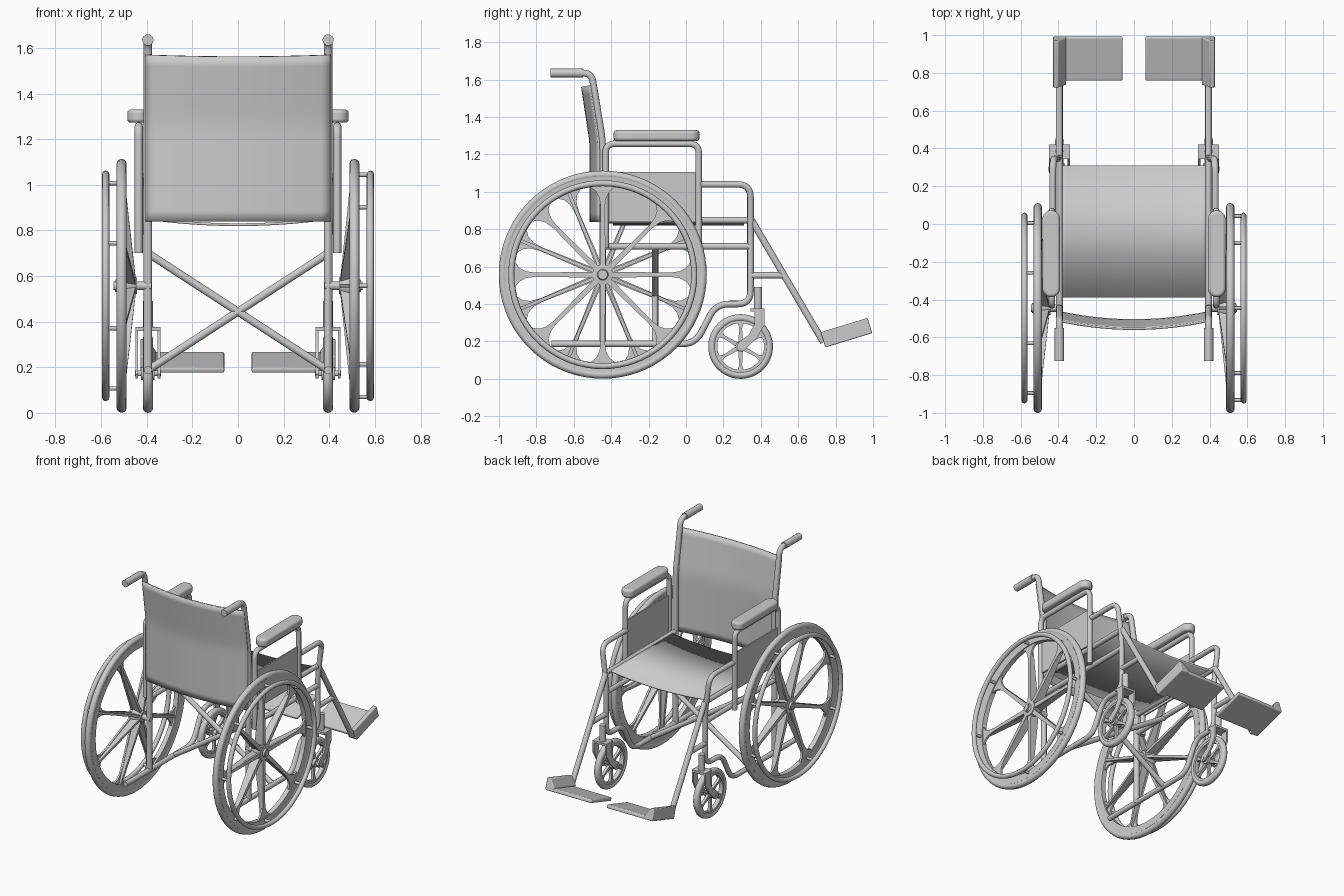
import bpy, bmesh, math
from mathutils import Vector, Matrix

if "Cube" in bpy.data.objects:
    bpy.data.objects.remove(bpy.data.objects["Cube"])


def finish(name, bm, mirror=False, smooth=True, bevel=0):
    bmesh.ops.recalc_face_normals(bm, faces=bm.faces)
    me = bpy.data.meshes.new(name)
    bm.to_mesh(me)
    bm.free()
    ob = bpy.data.objects.new(name, me)
    bpy.context.collection.objects.link(ob)
    if bevel:
        m = ob.modifiers.new("Bevel", 'BEVEL')
        m.width, m.segments, m.limit_method = bevel, 3, 'ANGLE'
    if mirror:
        ob.modifiers.new("Mirror", 'MIRROR').use_mirror_merge = False
    if smooth:
        bpy.ops.object.select_all(action='DESELECT')
        bpy.context.view_layer.objects.active = ob
        ob.select_set(True)
        bpy.ops.object.shade_smooth_by_angle(angle=math.radians(35))
    return ob


def rounded(pts, rad):
    """Replace each inner corner of a path by a small arc."""
    pts = [Vector(p) for p in pts]
    out = [pts[0]]
    for a, b, c in zip(pts, pts[1:], pts[2:]):
        d = min(rad, (a - b).length * .48, (c - b).length * .48)
        p, q = b + (a - b).normalized() * d, b + (c - b).normalized() * d
        for i in range(7):
            t = i / 6
            out.append(p * (1 - t) ** 2 + b * 2 * t * (1 - t) + q * t * t)
    return out + [pts[-1]]


def tube(name, pts, r=.019, rad=.07, sides=(1, -1)):
    cu = bpy.data.curves.new(name, 'CURVE')
    cu.dimensions, cu.bevel_depth, cu.bevel_resolution = '3D', r, 3
    cu.use_fill_caps = True
    for s in sides:
        path = rounded(pts, rad)
        sp = cu.splines.new('POLY')
        sp.points.add(len(path) - 1)
        for p, v in zip(sp.points, path):
            p.co = (v.x * s, v.y, v.z, 1)
        sp.use_smooth = True
    ob = bpy.data.objects.new(name, cu)
    bpy.context.collection.objects.link(ob)


def add_prism(bm, pts, mapper, a, b):
    """Extrude a 2D outline between a and b; mapper(u, v, w) gives the 3D point."""
    lo = [bm.verts.new(mapper(u, v, a)) for u, v in pts]
    hi = [bm.verts.new(mapper(u, v, b)) for u, v in pts]
    bm.faces.new(lo)
    bm.faces.new(hi[::-1])
    n = len(pts)
    for i in range(n):
        j = (i + 1) % n
        bm.faces.new((lo[i], lo[j], hi[j], hi[i]))


def add_lathe(bm, prof, cy, cz, seg=64):
    """Revolve a closed (x, radius) outline about the x axis through cy, cz."""
    rings = []
    for i in range(seg):
        t = math.tau * i / seg
        rings.append([bm.verts.new((x, cy + r * math.cos(t), cz + r * math.sin(t))) for x, r in prof])
    n = len(prof)
    for i in range(seg):
        A, B = rings[i], rings[(i + 1) % seg]
        for k in range(n):
            m = (k + 1) % n
            bm.faces.new((A[k], A[m], B[m], B[k]))


def circle(x, r, rx, rr, n=12):
    return [(x + rx * math.cos(math.tau * i / n), r + rr * math.sin(math.tau * i / n)) for i in range(n)]


def add_box(bm, x0, x1, y0, y1, z0, z1):
    add_prism(bm, [(y0, z0), (y1, z0), (y1, z1), (y0, z1)], lambda u, v, w: (w, u, v), x0, x1)


# Rear wheels: tyre, rim, hub, finned spokes, push rim
WY, WZ = -.445, .557
half = [(.03, .016), (.36, .011), (.41, .018), (.445, .036), (.465, .062), (.482, .085)]
flange = half + [(r, -w) for r, w in reversed(half)]
fin = [(.03, .448), (.03, .515), (.48, .518), (.48, .495)]
for s, label, off in ((1, "right", 0), (-1, "left", math.pi / 8)):
    bm = bmesh.new()
    add_lathe(bm, circle(s * .51, .535, .022, .021), WY, WZ, 72)
    finish(label + "_rear_tyre", bm)
    bm = bmesh.new()
    add_lathe(bm, [(s * x, r) for x, r in ((.493, .472), (.527, .472), (.53, .525), (.49, .525))], WY, WZ, 72)
    finish(label + "_rear_rim", bm)
    bm = bmesh.new()
    add_lathe(bm, circle(s * .58, .489, .016, .016), WY, WZ, 72)
    finish(label + "_push_rim", bm)
    bm = bmesh.new()
    add_lathe(bm, [(s * x, r) for x, r in ((.442, .012), (.442, .035), (.49, .055), (.525, .055),
                                           (.528, .03), (.54, .025), (.54, .012))], WY, WZ, 32)
    finish(label + "_rear_hub", bm)
    bm = bmesh.new()
    for k in range(8):
        t = off + math.tau * k / 8
        c, n = math.cos(t), math.sin(t)
        pos = lambda r, w, x: (s * x, WY + r * c - w * n, WZ + r * n + w * c)
        add_prism(bm, flange, pos, .506, .52)
        add_prism(bm, fin, lambda r, x, w: pos(r, w, x), -.009, .009)
    finish(label + "_rear_spokes", bm, smooth=False)
    for k in range(8):
        t = off + math.tau * k / 8
        y, z = WY + .487 * math.cos(t), WZ + .487 * math.sin(t)
        tube(f"{label}_push_rim_peg_{k}", [(.515, y, z), (.58, y, z)], .010, sides=(s,))
tube("rear_axle", [(.38, WY, WZ), (.545, WY, WZ)], .02)

# Front caster wheels
CX, CY, CZ = .395, .292, .173
bm = bmesh.new()
add_lathe(bm, circle(CX, .153, .022, .02), CY, CZ, 48)
add_lathe(bm, [(CX - .016, .125), (CX + .016, .125), (CX + .016, .145), (CX - .016, .145)], CY, CZ, 48)
add_lathe(bm, [(CX - .03, .01), (CX + .03, .01), (CX + .03, .028), (CX - .03, .028)], CY, CZ, 24)
for k in range(6):
    t = math.tau * k / 6 + math.pi / 6
    c, n = math.cos(t), math.sin(t)
    add_prism(bm, [(.02, .012), (.1, .008), (.13, .018), (.13, -.018), (.1, -.008), (.02, -.012)],
              lambda r, w, x: (x, CY + r * c - w * n, CZ + r * n + w * c), CX - .01, CX + .01)
finish("caster_wheel", bm, True)
tube("caster_axle", [(.338, CY, CZ), (.452, CY, CZ)], .013)

# Caster forks
blade = [(.365, .375), (.42, .375), (.42, .29), (.38, .22), (.31, .15), (.28, .15),
         (.27, .17), (.28, .195), (.335, .235), (.365, .29)]
bm = bmesh.new()
for x in (.34, .438):
    add_prism(bm, blade, lambda u, v, w: (w, u, v), x, x + .012)
add_box(bm, .34, .45, .345, .42, .36, .376)
finish("caster_fork", bm, True)
tube("caster_stem", [(CX, .385, .36), (CX, .385, .49)], .022)

# Frame tubes
tube("back_post", [(.395, -.445, .18), (.395, -.445, 1.27), (.395, -.505, 1.635), (.395, -.6, 1.635)])
tube("push_grip", [(.395, -.55, 1.635), (.395, -.725, 1.635)], .025)
tube("front_frame_loop", [(.43, .065, 1.04), (.43, .345, 1.04), (.395, .345, .78), (.395, .345, .4),
                          (.395, .16, .4), (.395, .05, .187), (.395, -.72, .187)], .018)
tube("upper_rail", [(.395, -.445, .708), (.395, .345, .708)], .018)
tube("seat_rail", [(.395, -.44, .848), (.395, .35, .848)], .018)
tube("cross_brace_a", [(.395, -.165, .187), (-.395, -.165, .7)], .018, sides=(1,))
tube("cross_brace_b", [(-.395, -.165, .187), (.395, -.165, .7)], .018, sides=(1,))

# Armrests and side panels
tube("armrest_frame", [(.435, -.43, .7), (.435, -.43, 1.257), (.435, .068, 1.257), (.435, .068, .7)], .018, .05)
bm = bmesh.new()
cap = [(math.cos(math.pi * i / 10) * .047, math.sin(math.pi * i / 10) * .047) for i in range(11)]
outline = [(.438 + u, .025 + v) for u, v in cap] + [(.438 - u, -.34 - v) for u, v in cap]
add_prism(bm, outline, lambda u, v, w: (u, v, w), 1.272, 1.33)
finish("armrest_pad", bm, True, bevel=.015)
bm = bmesh.new()
add_box(bm, .43, .44, -.44, .06, .84, 1.107)
finish("side_panel", bm, True, False)


# Slung seat and backrest
def sheet(name, fn, nu, nv, thick):
    bm = bmesh.new()
    g = [[bm.verts.new(fn(-1 + 2 * i / nu, j / nv)) for i in range(nu + 1)] for j in range(nv + 1)]
    for j in range(nv):
        for i in range(nu):
            bm.faces.new((g[j][i], g[j][i + 1], g[j + 1][i + 1], g[j + 1][i]))
    ob = finish(name, bm)
    m = ob.modifiers.new("Solidify", 'SOLIDIFY')
    m.thickness, m.offset = thick, 0


def back_point(u, v):
    z = .84 + .73 * v
    edge = -.465 - max(0, z - 1.27) * .15
    return (u * .405, edge - .045 * (1 - u * u), z - .008 * v * (1 - u * u))


sheet("seat", lambda u, v: (u * .4, -.39 + .7 * v, .853 - .028 * (1 - u * u)), 20, 1, .012)
sheet("backrest", back_point, 20, 16, .012)

# Footrest hangers, heel brackets and plates
tube("footrest_hanger", [(.395, .35, .85), (.395, .735, .195)], .019)
tube("hanger_strut", [(.395, .345, .553), (.395, .52, .553)], .018)
tilt = Matrix.Translation((0, .745, .168)) @ Matrix.Rotation(math.radians(17), 4, 'X')
bm = bmesh.new()
add_box(bm, .06, .375, .02, .262, 0, .025)
bm.transform(tilt)
finish("footplate", bm, True, bevel=.008)
bm = bmesh.new()
add_prism(bm, [(.36, 0), (.428, 0), (.428, .085), (.4, .085), (.36, .03)],
          lambda u, v, w: (u, w, v), 0, .262)
bm.transform(tilt)
finish("footplate_bracket", bm, True, bevel=.006)
